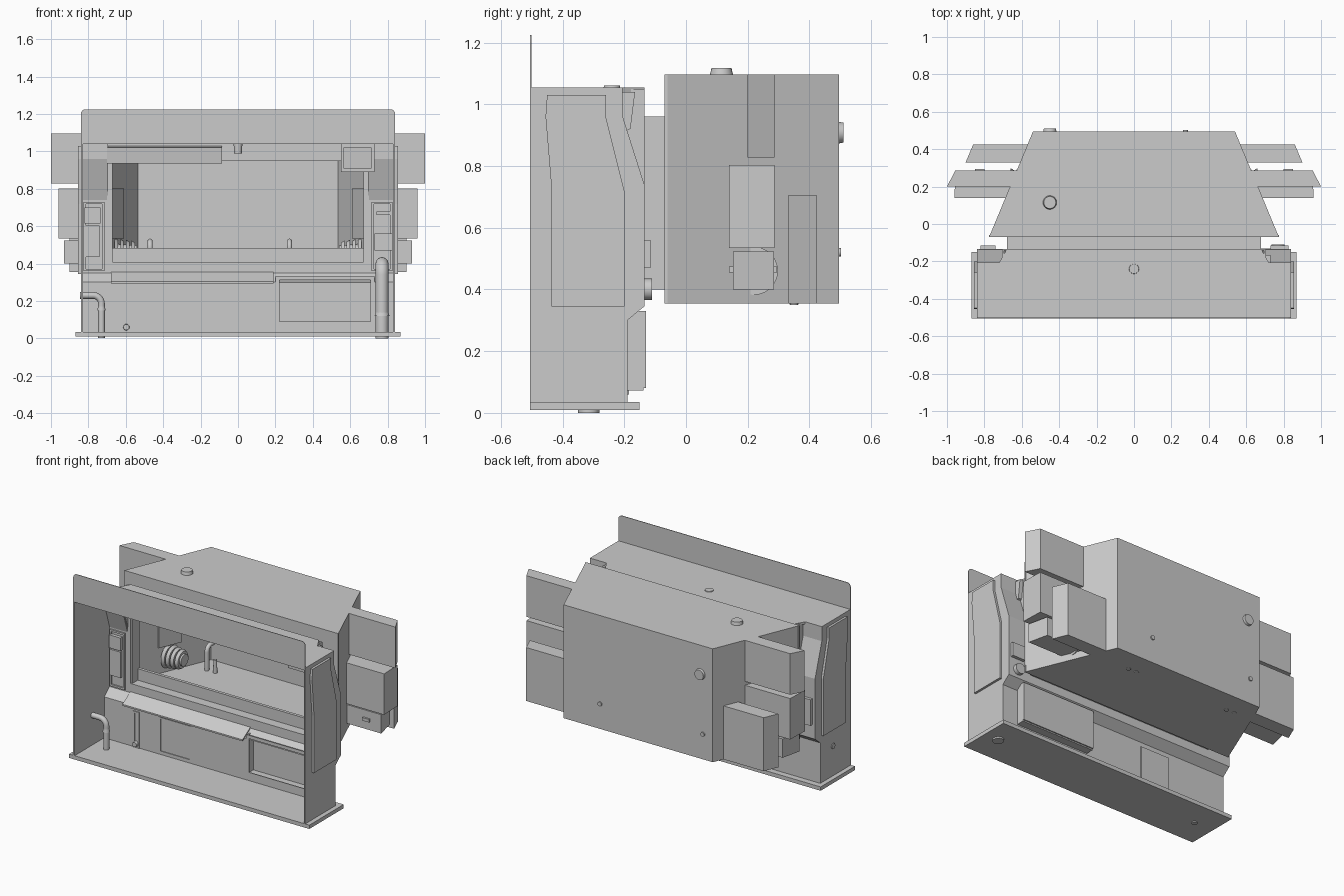
import bpy, bmesh
from math import pi, cos, sin
from mathutils import Vector

if "Cube" in bpy.data.objects:
    bpy.data.objects.remove(bpy.data.objects["Cube"])

grey = bpy.data.materials.new("light_grey")
grey.use_nodes = True
tint = (0.6, 0.6, 0.6, 1)
grey.diffuse_color = tint
grey.node_tree.nodes["Principled BSDF"].inputs["Base Color"].default_value = tint


def finish(name, bm, smooth=False):
    bmesh.ops.recalc_face_normals(bm, faces=bm.faces)
    me = bpy.data.meshes.new(name)
    bm.to_mesh(me)
    bm.free()
    me.materials.append(grey)
    ob = bpy.data.objects.new(name, me)
    bpy.context.collection.objects.link(ob)
    if smooth:
        bpy.ops.object.select_all(action='DESELECT')
        ob.select_set(True)
        bpy.context.view_layer.objects.active = ob
        bpy.ops.object.shade_smooth_by_angle()
    return ob


def prism(name, pts, axis, a, b):
    """Extrude a 2D outline from a to b along x (yz points), y (xz) or z (xy)."""
    place = {'x': lambda p, t: (t, p[0], p[1]),
             'y': lambda p, t: (p[0], t, p[1]),
             'z': lambda p, t: (p[0], p[1], t)}[axis]
    bm = bmesh.new()
    lo = [bm.verts.new(place(p, a)) for p in pts]
    hi = [bm.verts.new(place(p, b)) for p in pts]
    bm.faces.new(lo)
    bm.faces.new(hi)
    n = len(pts)
    for i in range(n):
        j = (i + 1) % n
        bm.faces.new((lo[i], lo[j], hi[j], hi[i]))
    return finish(name, bm)


def box(name, x, y, z):
    return prism(name, [(x[0], y[0]), (x[1], y[0]), (x[1], y[1]), (x[0], y[1])], 'z', *z)


def frame(name, x, y, z, w):
    """Rectangular rim in the xz plane."""
    box(name + "_bottom", x, y, (z[0], z[0] + w))
    box(name + "_top", x, y, (z[1] - w, z[1]))
    for side, x0 in (("right", x[0]), ("left", x[1] - w)):
        box(name + "_" + side, (x0, x0 + w), y, (z[0] + w, z[1] - w))


def disc(name, centre, axis, r, depth):
    bm = bmesh.new()
    bmesh.ops.create_cone(bm, cap_ends=True, segments=24, radius1=r, radius2=r * 0.85, depth=depth)
    rot = Vector((0, 0, 1)).rotation_difference(Vector(axis))
    for v in bm.verts:
        v.co = rot @ v.co + Vector(centre)
    return finish(name, bm, True)


def pipe(name, start, corner, end, r, bend):
    """Tube with one rounded right-angle bend."""
    s, c, e = map(Vector, (start, corner, end))
    u, v = (s - c).normalized(), (e - c).normalized()
    path = [s]
    for i in range(9):
        t = i / 8 * pi / 2
        path.append(c + u * bend * (1 - sin(t)) + v * bend * (1 - cos(t)))
    path.append(e)
    cu = bpy.data.curves.new(name, 'CURVE')
    cu.dimensions = '3D'
    cu.bevel_depth, cu.bevel_resolution, cu.use_fill_caps = r, 4, True
    sp = cu.splines.new('POLY')
    sp.points.add(len(path) - 1)
    for p, co in zip(sp.points, path):
        p.co = (*co, 1)
    cu.materials.append(grey)
    ob = bpy.data.objects.new(name, cu)
    bpy.context.collection.objects.link(ob)


# front cabinet: base, top and upright fascia with rounded upper corners
FRONT, BACK, LOW = -0.505, -0.135, -0.19
box("base_plate", (-0.87, 0.87), (FRONT, -0.15), (0.01, 0.035))
prism("top_plate", [(-0.84, FRONT), (0.84, FRONT), (0.84, -0.205), (0.72, -0.205), (0.68, BACK),
                    (-0.68, BACK), (-0.72, -0.205), (-0.84, -0.205)], 'z', 1.04, 1.055)
R = 0.025
arc = [(0.84 - R + R * cos(t * pi / 8), 1.225 - R + R * sin(t * pi / 8)) for t in range(5)]
outline = [(0.84, 1.04)] + arc + [(-x, z) for x, z in reversed(arc)] + [(-0.84, 1.04)]
prism("fascia", outline, 'y', FRONT, FRONT + 0.004)

# bent rear sheet, left open where the deep tray sits
T = 0.008
bend = [(LOW, 0.30), (BACK, 0.345), (BACK, 0.40), (BACK - T, 0.40), (BACK - T, 0.35), (LOW - T, 0.303)]
prism("rear_bend", bend, 'x', -0.835, 0.835)
box("rear_lower_right", (-0.835, 0.2), (LOW - T, LOW), (0.035, 0.303))
box("rear_lower_left", (0.73, 0.835), (LOW - T, LOW), (0.035, 0.303))
box("rear_lower_strip", (0.2, 0.73), (LOW - T, LOW), (0.035, 0.08))
box("tray_back", (0.2, 0.73), (-0.138, -0.13), (0.08, 0.33))
box("tray_floor", (0.2, 0.73), (LOW - T, -0.138), (0.072, 0.08))
for s, x0 in (("right", 0.2), ("left", 0.722)):
    box("tray_side_" + s, (x0, x0 + T), (LOW, -0.138), (0.08, 0.33))
frame("tray_rim", (0.2, 0.73), (-0.204, LOW - T), (0.07, 0.335), 0.022)
box("rear_header", (-0.70, 0.70), (BACK - T, BACK), (0.96, 1.05))
frame("inspection_panel", (-0.43, -0.2), (-0.203, LOW - T), (0.05, 0.28), 0.01)
box("inspection_panel_back", (-0.42, -0.21), (LOW, -0.184), (0.06, 0.27))
frame("slot", (-0.62, -0.575), (-0.203, LOW - T), (0.035, 0.27), 0.012)
disc("slot_knob", (-0.597, -0.205, 0.06), (0, -1, 0), 0.018, 0.03)
prism("front_shelf", [(-0.225, 0.295), (-0.14, 0.348), (-0.14, 0.358), (-0.225, 0.305)], 'x', -0.68, 0.19)

wall = [(FRONT, 0.035), (LOW, 0.035), (LOW, 0.30), (BACK, 0.345), (BACK, 0.74),
        (-0.205, 0.96), (-0.205, 1.04), (FRONT, 1.04)]
panel = [(-0.45, 1.03), (-0.26, 1.03), (-0.26, 0.96), (-0.2, 0.72), (-0.2, 0.345),
         (-0.435, 0.345), (-0.435, 0.72), (-0.455, 0.96)]
slope = [(BACK, 0.74), (-0.205, 0.96), (-0.205, 1.04), (-0.213, 1.04), (-0.213, 0.96), (-0.143, 0.74)]
cheek = [(BACK, 0.74), (BACK, 1.05), (-0.21, 1.05), (-0.21, 0.96)]
for s, name in ((1, "left"), (-1, "right")):
    # side walls with raised panels and stepped rear pillars
    prism("side_wall_" + name, wall, 'x', s * 0.83, s * 0.84)
    prism("side_panel_" + name, panel, 'x', s * 0.84, s * 0.855)
    box("pillar_" + name, (s * 0.68, s * 0.835), (BACK - T, BACK), (0.345, 0.74))
    prism("pillar_slope_" + name, slope, 'x', s * 0.70, s * 0.835)
    prism("pillar_cheek_" + name, cheek, 'x', s * 0.695, s * 0.705)
    box("pillar_inner_" + name, (s * 0.68, s * 0.70), (BACK - T, BACK), (0.74, 1.04))
    frame("pillar_frame_" + name, sorted((s * 0.715, s * 0.825)), (-0.153, BACK - T), (0.36, 0.73), 0.012)

# open neck joining the cabinet to the rear chamber
box("neck_floor", (-0.68, 0.68), (BACK - T, -0.06), (0.40, 0.41))
box("neck_top", (-0.68, 0.68), (BACK, -0.06), (0.95, 0.96))
for s, name in ((1, "left"), (-1, "right")):
    box("neck_side_" + name, (s * 0.67, s * 0.68), (BACK, -0.06), (0.40, 0.96))
box("neck_sill", (-0.68, 0.68), (-0.08, -0.06), (0.40, 0.485))

# rear chamber, tapering towards the back
Y0, Y1, X0, X1, Z0, Z1 = -0.07, 0.495, 0.775, 0.54, 0.355, 1.097


def edge(y):
    return X0 + (X1 - X0) * (y - Y0) / (Y1 - Y0)


plan = [(-X0, Y0), (X0, Y0), (X1, Y1), (-X1, Y1)]
prism("chamber_floor", plan, 'z', Z0, Z0 + 0.01)
prism("chamber_roof", plan, 'z', Z1 - 0.01, Z1)
box("chamber_back", (-X1, X1), (Y1 - 0.01, Y1), (Z0, Z1))
box("chamber_front_low", (-X0, X0), (Y0, Y0 + 0.01), (Z0, 0.40))
box("chamber_front_high", (-X0, X0), (Y0, Y0 + 0.01), (0.96, Z1))
for s, name in ((1, "left"), (-1, "right")):
    box("chamber_front_" + name, (s * 0.68, s * 0.774), (Y0, Y0 + 0.01), (0.40, 0.96))
    side = [(s * X0, Y0), (s * X1, Y1), (s * (X1 - 0.01), Y1), (s * (X0 - 0.01), Y0)]
    prism("chamber_side_" + name, side, 'z', Z0, Z1)

    # outboard ducts: y near, y far, x near, x far, z low, z high
    ducts = {"upper": (0.2, 0.287, 1.0, 0.955, 0.828, Z1),
             "middle": (0.14, 0.287, 0.96, 0.955, 0.535, 0.803),
             "lower": (0.152, 0.285, 0.93, 0.90, 0.40, 0.523),
             "rear": (0.33, 0.425, 0.90, 0.86, Z0, 0.705)}
    for part, (ya, yb, xa, xb, za, zb) in ducts.items():
        pts = [(s * (edge(ya) - 0.005), ya), (s * xa, ya), (s * xb, yb), (s * (edge(yb) - 0.005), yb)]
        prism("duct_" + part + "_" + name, pts, 'z', za, zb)
    lip = [(s * (edge(y) - d), y) for y, d in ((0.14, 0), (0.287, 0), (0.287, 0.018), (0.14, 0.018))]
    prism("duct_mouth_" + name, lip, 'z', 0.535, 0.803)
    # ribbed fan inside, facing the lower duct
    for i in range(4):
        disc("fan_ring_%s_%d" % (name, i), (s * (0.65 - 0.03 * i), 0.22, 0.46), (-s, 0, 0),
             0.078 - 0.005 * i, 0.018)
    disc("fan_hub_" + name, (s * 0.60, 0.22, 0.46), (-s, 0, 0), 0.045, 0.12)
    box("fan_clips_" + name, (s * 0.80, s * 0.85), (0.14, 0.295), (0.455, 0.475))

# taps rising through the chamber floor
for x, name in ((-0.47, "right"), (0.275, "left")):
    pipe("tap_" + name, (x, 0.35, Z0 - 0.004), (x, 0.35, 0.52), (x, 0.503, 0.52), 0.014, 0.035)
    disc("tap_drain_" + name, (x + 0.06, 0.35, 0.40), (0, 0, 1), 0.013, 0.10)

# ports on roof, back and cabinet top
disc("roof_port", (-0.45, 0.115, 1.105), (0, 0, 1), 0.038, 0.025)
disc("back_port", (-0.45, 0.495, 0.908), (0, 1, 0), 0.038, 0.03)
disc("top_port", (0, -0.24, 1.05), (0, 0, 1), 0.03, 0.02)
disc("top_lamp", (0, -0.24, 1.02), (0, 0, -1), 0.024, 0.06)

# pipework in the cabinet
pipe("small_pipe", (-0.73, -0.32, 0.003), (-0.73, -0.32, 0.23), (-0.845, -0.32, 0.23), 0.018, 0.045)
pipe("large_pipe", (0.77, -0.315, 0.0), (0.77, -0.315, 0.40), (0.77, -0.11, 0.40), 0.035, 0.06)
for x, y, z, r, name in ((-0.73, -0.32, 0.16, 0.022, "small"), (0.77, -0.315, 0.13, 0.04, "large")):
    disc(name + "_pipe_collar", (x, y, z), (0, 0, 1), r, 0.02)

# fittings: lamp bar, speaker and switch boxes
prism("lamp_bar", [(-0.21, 0.935), (-0.15, 0.95), (-0.15, 1.03), (-0.22, 1.02)], 'x', -0.70, -0.085)
prism("speaker", [(-0.25, 0.89), (-0.18, 0.92), (-0.165, 1.04), (-0.26, 1.04)], 'x', 0.55, 0.73)
frame("speaker_rim", (0.55, 0.73), (-0.27, -0.25), (0.89, 1.04), 0.018)
box("switch_box_low", (-0.82, -0.74), (-0.16, -0.115), (0.435, 0.605))
box("switch_box_high", (-0.82, -0.735), (-0.165, BACK), (0.615, 0.70))
box("socket_box", (0.73, 0.825), (-0.165, -0.115), (0.47, 0.56))
box("card_slot", (0.74, 0.82), (-0.152, BACK), (0.66, 0.68))
